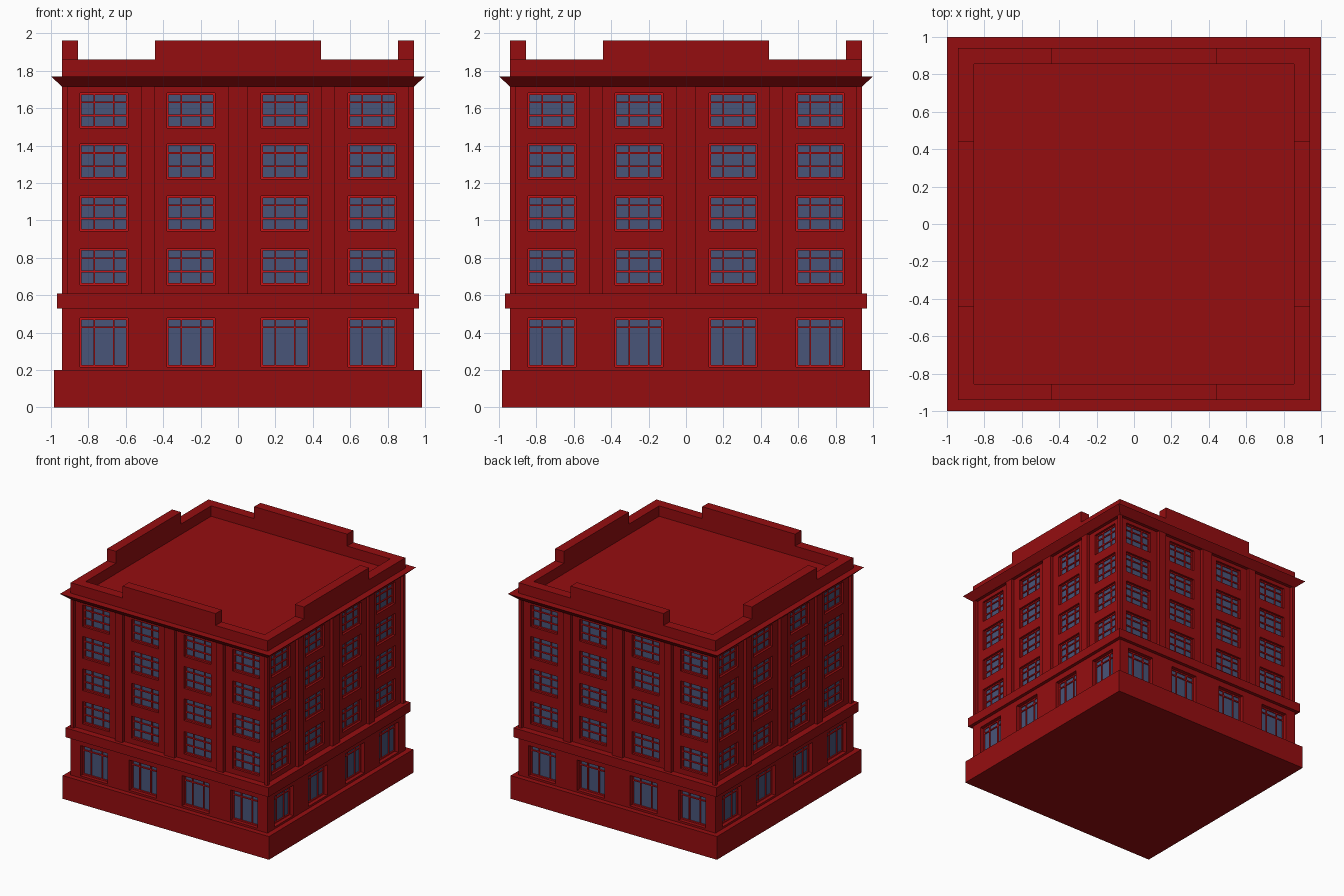
import bpy, bmesh, math
from mathutils import Matrix

if "Cube" in bpy.data.objects:
    bpy.data.objects.remove(bpy.data.objects["Cube"])


def material(name, rgb):
    m = bpy.data.materials.new(name)
    m.diffuse_color = (*rgb, 1)
    m.use_nodes = True
    m.node_tree.nodes["Principled BSDF"].inputs["Base Color"].default_value = m.diffuse_color
    return m


RED = material("red_masonry", (0.30, 0.004, 0.005))
TRIM = material("red_frame", (0.58, 0.006, 0.008))
GLASS = material("blue_glass", (0.065, 0.09, 0.19))


def add_box(bm, x, y, z, rot=None):
    """Box from (min, max) pairs, optionally turned about z."""
    vs = bmesh.ops.create_cube(bm, size=1)["verts"]
    for v in vs:
        for i, (a, b) in enumerate((x, y, z)):
            v.co[i] = a if v.co[i] < 0 else b
    if rot:
        bmesh.ops.transform(bm, matrix=rot, verts=vs)


def make(name, bm, mat):
    me = bpy.data.meshes.new(name)
    bm.to_mesh(me)
    bm.free()
    me.materials.append(mat)
    ob = bpy.data.objects.new(name, me)
    bpy.context.collection.objects.link(ob)
    return ob


def four_sides(name, boxes, mat):
    """Repeat boxes laid out for the front on all four sides."""
    bm = bmesh.new()
    for k in range(4):
        rot = Matrix.Rotation(k * math.pi / 2, 4, "Z")
        for b in boxes:
            add_box(bm, *b, rot)
    return make(name, bm, mat)


def slab(name, half, z0, z1):
    bm = bmesh.new()
    add_box(bm, (-half, half), (-half, half), (z0, z1))
    return make(name, bm, RED)


# Window layout shared by all sides
WALL, BAY = 0.94, 0.912
CENTRES = (-0.7165, -0.2515, 0.2515, 0.7165)
HALF_W = 0.129
ROWS = [(0.655, 0.848), (0.944, 1.131), (1.222, 1.41), (1.495, 1.682)]
GROUND = (0.217, 0.479)
GROUND_GLASS, UPPER_GLASS = 0.895, 0.88


def cut_windows(wall, rows, depth):
    boxes = [((c - HALF_W, c + HALF_W), (-1.1, -depth), r) for c in CENTRES for r in rows]
    cutter = four_sides("window_cutter", boxes, RED)
    cutter.hide_render = True
    mod = wall.modifiers.new("openings", "BOOLEAN")
    mod.operation, mod.solver, mod.object = "DIFFERENCE", "EXACT", cutter
    dg = bpy.context.evaluated_depsgraph_get()
    wall.data = bpy.data.meshes.new_from_object(wall.evaluated_get(dg))
    wall.modifiers.clear()
    bpy.data.objects.remove(cutter)


# Masonry body, from the ground up
slab("plinth", 0.985, 0, 0.2)
cut_windows(slab("ground_floor_wall", WALL, 0.2, 0.53), [GROUND], GROUND_GLASS)
slab("belt_course", 0.969, 0.53, 0.61)
cut_windows(slab("upper_wall", BAY, 0.61, 1.715), ROWS, UPPER_GLASS)

# Pilasters between bays, plus square corner posts
pilasters = [(x, (-WALL, -BAY + 0.005), (0.61, 1.715))
             for x in ((-0.05, 0.05), (-0.517, -0.447), (0.447, 0.517))]
pilasters.append(((BAY, WALL), (-WALL, -BAY), (0.61, 1.715)))
four_sides("pilasters", pilasters, RED)

# Cornice flaring outward to a sharp lip; its flat top is also the roof
bm = bmesh.new()
add_box(bm, (-1, 1), (-1, 1), (1.715, 1.77))
for v in bm.verts:
    if v.co.z < 1.74:
        v.co.x *= WALL
        v.co.y *= WALL
make("cornice_and_roof", bm, RED)

# Parapet ring with a raised middle on every side
INNER = 0.855
four_sides("parapet", [((-WALL, INNER), (-WALL, -INNER), (1.77, 1.86))], RED)
four_sides("parapet_raised_centre", [((-0.444, 0.444), (-WALL, -INNER), (1.86, 1.963))], RED)

# Glass panes and frames with glazing bars
panes, bars = [], []
T = 0.005
for rows, g, drops in (([GROUND], GROUND_GLASS, (0.05,)), (ROWS, UPPER_GLASS, (0.05, 0.12))):
    for z0, z1 in rows:
        for c in CENTRES:
            l, r = c - HALF_W, c + HALF_W
            panes.append(((l, r), (-g - 0.003, -g + 0.003), (z0, z1)))
            depth = (-g - 0.012, -g)
            for x in (l + T, c - 0.052, c + 0.052, r - T):
                bars.append(((x - T, x + T), depth, (z0, z1)))
            for z in [z0 + T, z1 - T] + [z1 - d for d in drops]:
                bars.append(((l, r), depth, (z - T, z + T)))
four_sides("window_glass", panes, GLASS)
four_sides("window_frames", bars, TRIM)
